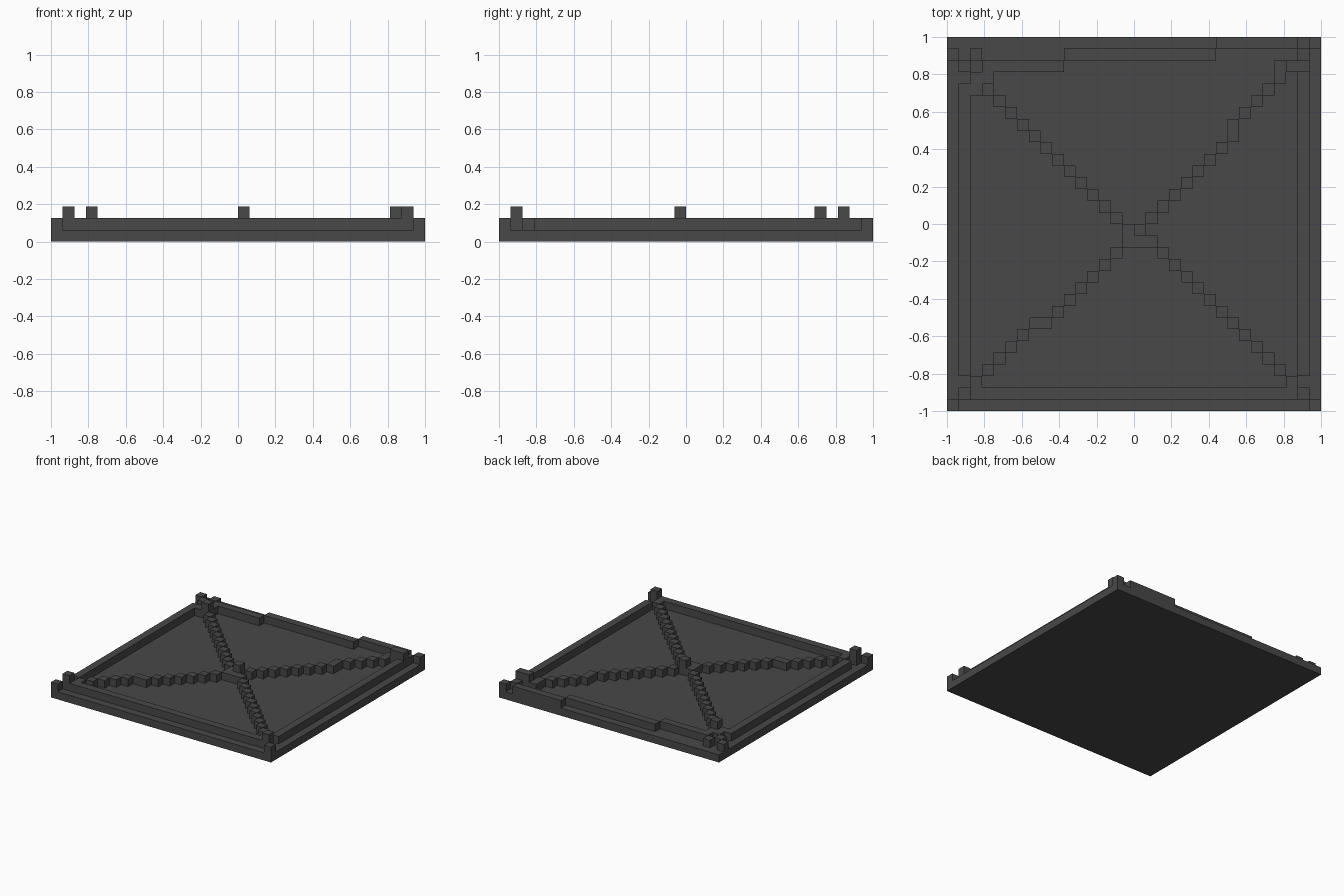
import bpy
import bmesh
from mathutils import Matrix, Vector

cube = bpy.data.objects.get("Cube")
if cube:
    bpy.data.objects.remove(cube, do_unlink=True)

N = 32            # grid cells per side
U = 2.0 / N       # size of one cell

stone = bpy.data.materials.new("dark grey stone")
stone.use_nodes = True
COLOUR = (0.065, 0.065, 0.065, 1.0)
stone.diffuse_color = COLOUR
stone.node_tree.nodes["Principled BSDF"].inputs["Base Color"].default_value = COLOUR


def blocks(name, boxes, low=1, high=2):
    """One object from boxes (i, j, columns, rows) filling layers low to high."""
    bm = bmesh.new()
    for i, j, w, d in boxes:
        centre = Vector((-1 + (i + w / 2) * U, -1 + (j + d / 2) * U, (low + high) / 2 * U))
        size = Matrix.Diagonal((w * U, d * U, (high - low) * U, 1))
        bmesh.ops.create_cube(bm, size=1, matrix=Matrix.Translation(centre) @ size)
    mesh = bpy.data.meshes.new(name)
    bm.to_mesh(mesh)
    bm.free()
    mesh.materials.append(stone)
    obj = bpy.data.objects.new(name, mesh)
    bpy.context.collection.objects.link(obj)
    return obj


def stair(i, j, di, dj, count):
    """Single cells stepping diagonally from (i, j)."""
    return [(i + di * n, j + dj * n, 1, 1) for n in range(count)]


# Floor slab
blocks("floor_slab", [(0, 0, N, N)], 0, 1)

# Low walls just inside the border
blocks("front_wall", [(2, 1, 28, 1), (2, 2, 1, 1), (29, 2, 1, 1)])
blocks("right_wall", [(1, 3, 1, 25), (2, 27, 1, 2), (3, 28, 1, 1)])
blocks("left_wall", [(30, 3, 1, 26), (30, 30, 1, 1)])
blocks("back_wall", [(3, 29, 7, 1), (10, 30, 13, 1), (23, 31, 7, 1)])

# Small blocks at the outer corners
blocks("corner_blocks", [(0, 0, 1, 1), (31, 0, 1, 1), (31, 31, 1, 1),
                         (0, 30, 1, 1), (1, 29, 1, 1), (2, 30, 1, 1)])

# Taller posts where the ribs meet the walls
blocks("corner_posts", [(1, 1, 1, 1), (30, 1, 1, 1), (3, 27, 1, 1), (29, 29, 2, 1)], 1, 3)

# Stepped diagonal ribs
blocks("front_right_rib", stair(3, 3, 1, 1, 5) + stair(8, 7, 1, 1, 7))
blocks("front_left_rib", stair(18, 13, 1, -1, 11))
blocks("back_right_rib", stair(14, 16, -1, 1, 11))
blocks("back_left_rib", stair(17, 16, 1, 1, 8) + stair(24, 24, 1, 1, 5) + [(28, 29, 1, 1)])

# Centre block with its raised post
blocks("centre_block", [(15, 14, 3, 1), (15, 15, 1, 1)])
blocks("centre_post", [(16, 15, 1, 1)], 1, 3)
